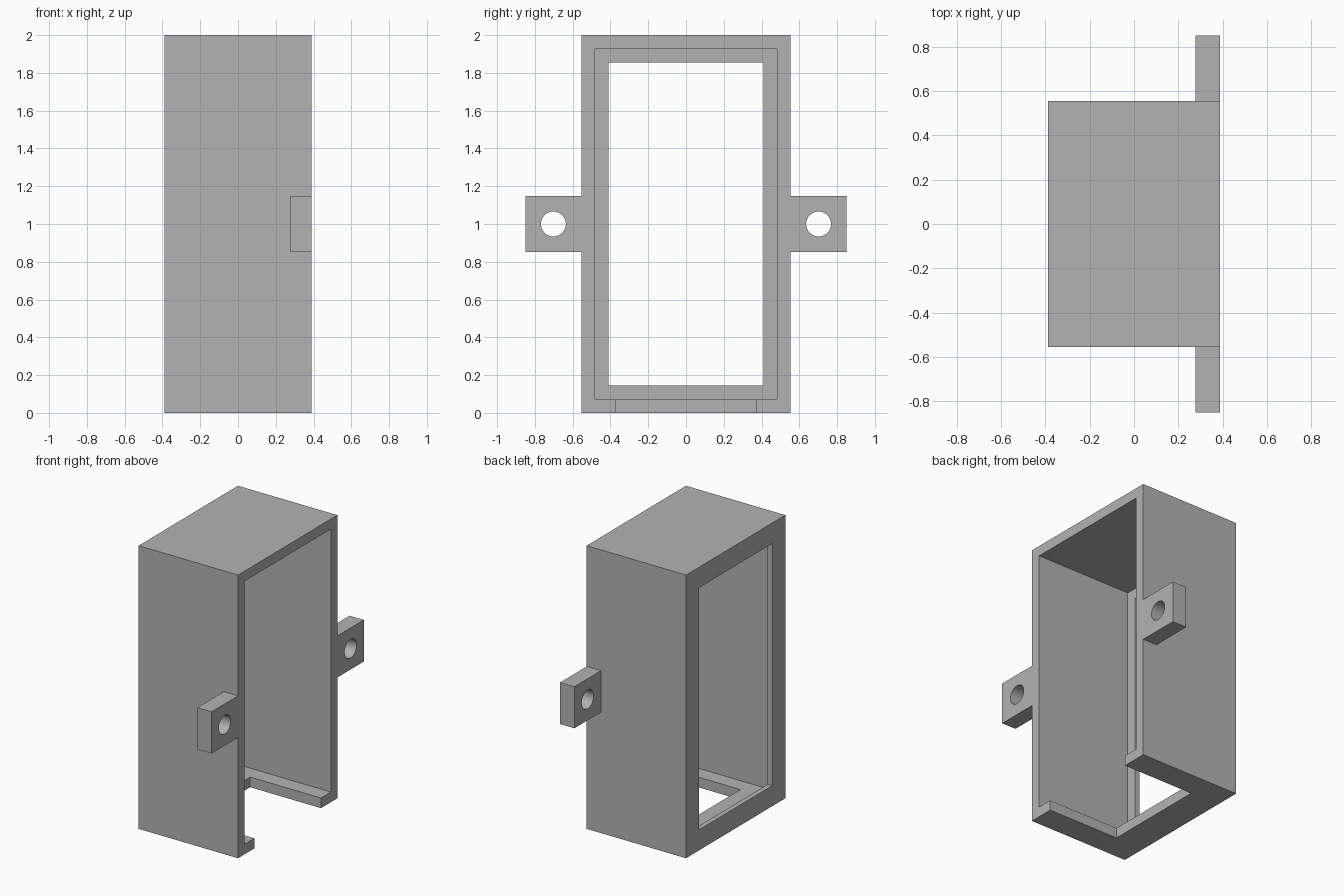
import bpy
import math

default_cube = bpy.data.objects.get("Cube")
if default_cube:
    bpy.data.objects.remove(default_cube, do_unlink=True)

# Overall dimensions
HALF_X, HALF_Y, HEIGHT = 0.388, 0.554, 2.0
WALL = 0.072        # side, top and bottom thickness
RIM = 0.145         # width of the window frame
RIM_DEPTH = 0.036   # thickness of the window frame
TAB_REACH, TAB_DEPTH, TAB_HALF_HEIGHT = 0.85, 0.111, 0.147
OVER = 0.1          # cutter overshoot

grey = bpy.data.materials.new("plain grey")
grey.use_nodes = True
color = (0.45, 0.45, 0.45, 1.0)
grey.diffuse_color = color
grey.node_tree.nodes["Principled BSDF"].inputs["Base Color"].default_value = color


def box(name, x, y, z):
    """Box from (min, max) ranges along each axis."""
    bpy.ops.mesh.primitive_cube_add(size=1, location=[sum(r) / 2 for r in (x, y, z)])
    ob = bpy.context.object
    ob.name = name
    ob.scale = [r[1] - r[0] for r in (x, y, z)]
    bpy.ops.object.transform_apply(location=True, rotation=False, scale=True)
    ob.data.materials.append(grey)
    return ob


def cut(target, cutter):
    """Subtract the cutter from the target, then discard the cutter."""
    cutter.hide_render = True
    mod = target.modifiers.new("cut", 'BOOLEAN')
    mod.operation = 'DIFFERENCE'
    mod.solver = 'EXACT'
    mod.object = cutter
    bpy.ops.object.select_all(action='DESELECT')
    bpy.context.view_layer.objects.active = target
    target.select_set(True)
    bpy.ops.object.modifier_apply(modifier=mod.name)
    bpy.data.objects.remove(cutter, do_unlink=True)


# Housing: hollow from +x, with a framed window at -x
housing = box("housing", (-HALF_X, HALF_X), (-HALF_Y, HALF_Y), (0, HEIGHT))
inner = HALF_Y - WALL
cut(housing, box("cavity_cutter", (-HALF_X + RIM_DEPTH, HALF_X + OVER),
                 (-inner, inner), (WALL, HEIGHT - WALL)))
window = HALF_Y - RIM
cut(housing, box("window_cutter", (-HALF_X - OVER, 0),
                 (-window, window), (RIM, HEIGHT - RIM)))

# Slot through the floor, open at +x
cut(housing, box("floor_slot_cutter", (-0.165, HALF_X + OVER),
                 (-0.372, 0.372), (-OVER, WALL + OVER)))

# Mounting tabs with screw holes
for side, name in ((-1, "front_mounting_tab"), (1, "back_mounting_tab")):
    y_range = sorted((side * HALF_Y, side * TAB_REACH))
    tab = box(name, (HALF_X - TAB_DEPTH, HALF_X), y_range,
              (1 - TAB_HALF_HEIGHT, 1 + TAB_HALF_HEIGHT))
    bpy.ops.mesh.primitive_cylinder_add(
        vertices=48, radius=0.066, depth=0.5,
        location=(HALF_X, sum(y_range) / 2, 1), rotation=(0, math.pi / 2, 0))
    cut(tab, bpy.context.object)
    bpy.ops.object.shade_smooth_by_angle(angle=math.radians(30))
